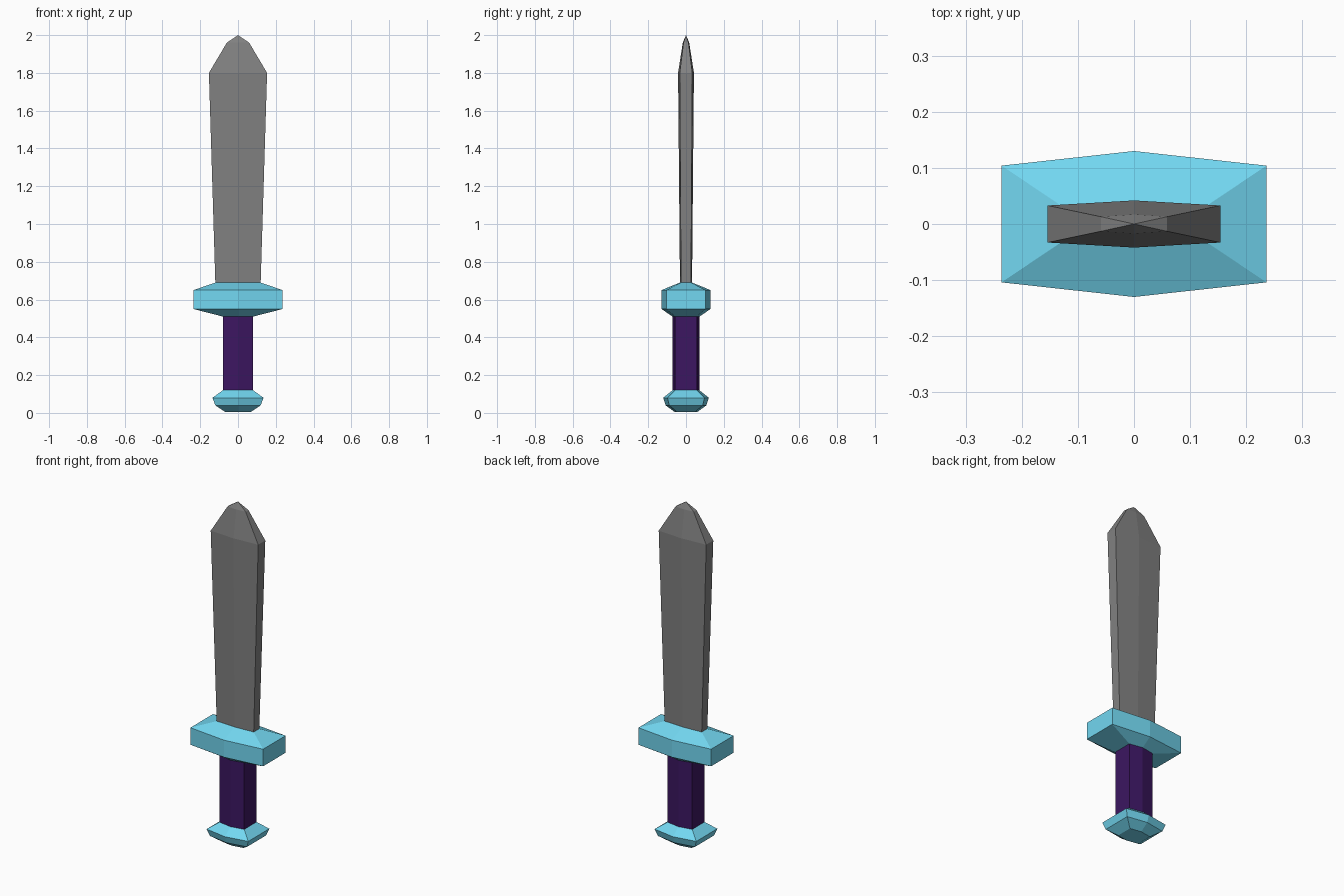
import bpy

if "Cube" in bpy.data.objects:
    bpy.data.objects.remove(bpy.data.objects["Cube"])


def material(name, color):
    mat = bpy.data.materials.new(name)
    mat.diffuse_color = (*color, 1)
    mat.use_nodes = True
    mat.node_tree.nodes["Principled BSDF"].inputs["Base Color"].default_value = mat.diffuse_color
    return mat


def loft(name, sections, mat=None, cap_bottom=False, tip=None):
    """Skin six-sided sections given as (z, half width, edge depth, ridge depth)."""
    verts, faces = [], []
    for z, w, e, r in sections:
        verts += [(-w, -e, z), (0, -r, z), (w, -e, z),
                  (w, e, z), (0, r, z), (-w, e, z)]
    for k in range(len(sections) - 1):
        for i in range(6):
            a, b = 6 * k + i, 6 * k + (i + 1) % 6
            faces.append((a, b, b + 6, a + 6))
    if cap_bottom:
        faces.append((5, 4, 3, 2, 1, 0))
    if tip is not None:
        base = len(verts) - 6
        verts.append((0, 0, tip))
        faces += [(base + i, base + (i + 1) % 6, base + 6) for i in range(6)]
    mesh = bpy.data.meshes.new(name)
    mesh.from_pydata(verts, [], faces)
    mesh.update()
    obj = bpy.data.objects.new(name, mesh)
    bpy.context.collection.objects.link(obj)
    if mat:
        mesh.materials.append(mat)
    return obj


blue = material("light_blue", (0.17, 0.68, 0.88))
purple = material("dark_purple", (0.045, 0.008, 0.12))
steel = material("steel", (0.22, 0.22, 0.22))

# Sections shared where neighbouring parts meet
grip = (0.08, 0.057, 0.071)
blade_base = (0.69, 0.12, 0.026, 0.032)

# Pommel
loft("pommel", [(0.005, 0.068, 0.048, 0.06), (0.0401, 0.12, 0.088, 0.108),
                (0.08, 0.135, 0.098, 0.121), (0.12, *grip)], blue, cap_bottom=True)

# Handle
loft("grip", [(0.12, *grip), (0.51, *grip)], purple)

# Crossguard
loft("crossguard", [(0.51, *grip), (0.55, 0.236, 0.104, 0.13),
                    (0.65, 0.236, 0.104, 0.13), blade_base], blue)

# Blade, widening towards a faceted point
loft("blade", [blade_base, (1.80, 0.154, 0.033, 0.042),
               (1.96, 0.059, 0.013, 0.017)], steel, tip=2.0)
